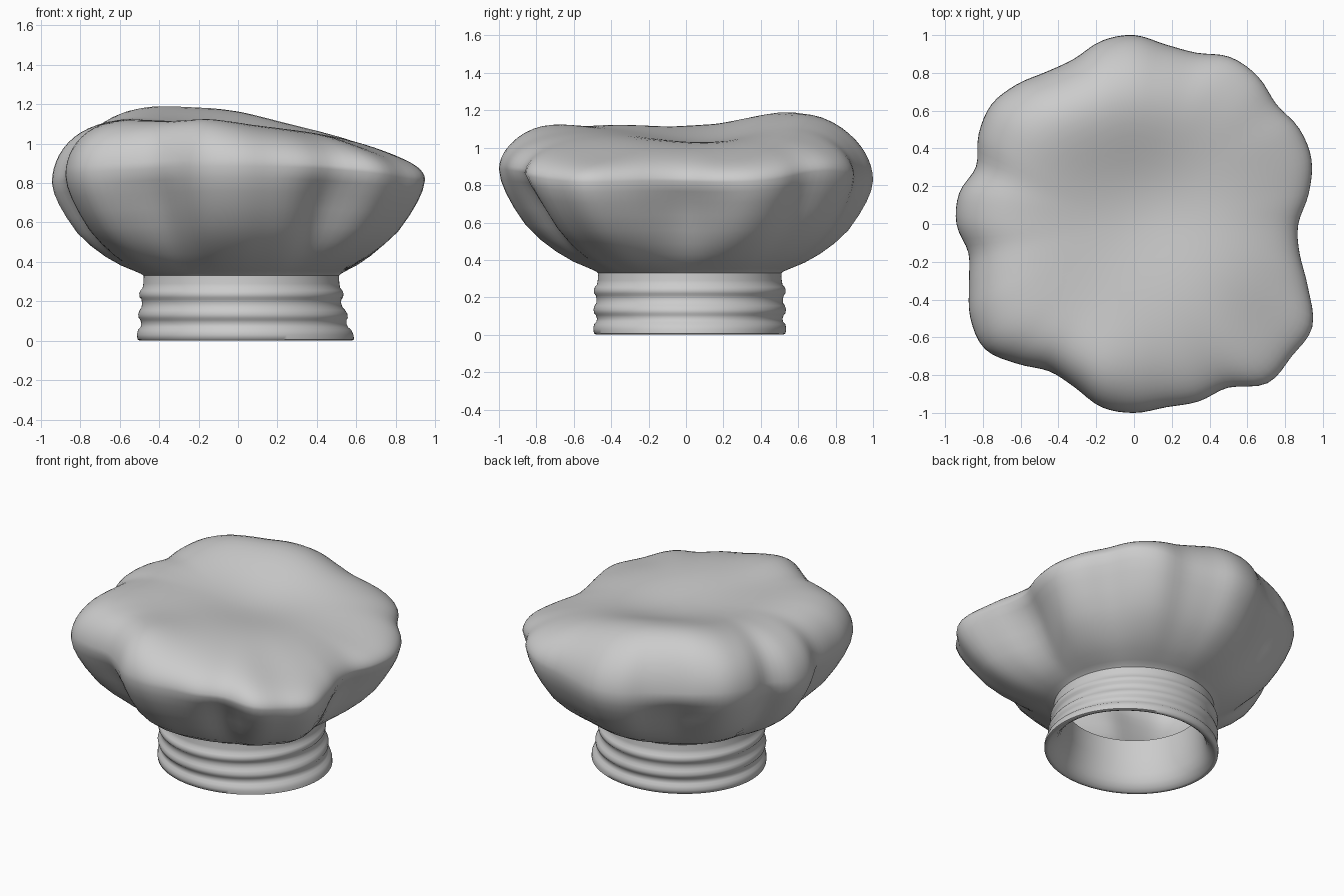
import bpy, bmesh
from math import sin, cos, pi, radians, exp, sqrt, degrees

if "Cube" in bpy.data.objects:
    bpy.data.objects.remove(bpy.data.objects["Cube"])

N = 144

# rim radius seen from above, every 10 degrees counter-clockwise from +x
RIM = [.87, .94, 1.0, 1.01, .985, 1.02, 1.02, .965, .965, 1.0, .985, .93,
       .93, .965, .985, .95, .89, .94, .94, .89, .93, 1.0, 1.03, .965,
       .90, .92, .985, 1.0, .985, 1.0, 1.0, 1.1, 1.09, 1.09, .98, .89]
# creases under the rim: angle, width, depth
CREASES = [(0, 16, .2), (299, 12, .17), (40, 12, .05), (122, 13, .17),
           (160, 8, .1), (190, 8, .1), (240, 12, .12)]
# lift of the rim: angle, width, height
LIFTS = [(325, 18, -.03), (48, 18, .06), (140, 18, .04), (180, 16, -.02)]
# soft bumps and dips of the top: x, y, width, height
BUMPS = [(-.45, .7, .35, .09), (.05, .72, .35, .07), (-.25, -.87, .3, .06),
         (.08, .1, .38, -.065), (-.4, -.05, .35, -.02), (-.3, -.45, .3, -.02),
         (.85, .15, .35, -.06), (.8, -.5, .3, -.05)]
# underside profile: share of the way outwards, share of the way up
SIDE = [(0, 0), (.03, .02), (.09, .045), (.25, .11), (.42, .205), (.58, .32), (.73, .46),
        (.85, .63), (.93, .77), (.98, .89), (1, 1)]


def rim(a):
    f = degrees(a) / 10
    i = int(f)
    t = f - i
    p0, p1, p2, p3 = (RIM[(i + k) % 36] for k in (-1, 0, 1, 2))
    return p1 + .5 * t * (p2 - p0 + t * (2*p0 - 5*p1 + 4*p2 - p3 + t * (3*(p1 - p2) + p3 - p0)))


def bells(a, table):
    return sum(h * exp(-(((degrees(a) - c + 180) % 360 - 180) / w) ** 2) for c, w, h in table)


def top_height(x, y):
    return 1.11 - .1 * x + sum(h * exp(-((x - bx)**2 + (y - by)**2) / w**2)
                               for bx, by, w, h in BUMPS)


def ring(cx, cy, rx, ry, z):
    return [(cx + rx * cos(2*pi*i/N), cy + ry * sin(2*pi*i/N), z) for i in range(N)]


def loft(name, rings, pole=None):
    bm = bmesh.new()
    vs = [[bm.verts.new(p) for p in r] for r in rings]
    for a, b in zip(vs, vs[1:]):
        for i in range(N):
            j = (i + 1) % N
            bm.faces.new((a[i], a[j], b[j], b[i]))
    if pole:
        c = bm.verts.new(pole)
        for i in range(N):
            bm.faces.new((vs[-1][i], vs[-1][(i + 1) % N], c))
    me = bpy.data.meshes.new(name)
    bm.to_mesh(me)
    bm.free()
    ob = bpy.data.objects.new(name, me)
    bpy.context.collection.objects.link(ob)
    bpy.context.view_layer.objects.active = ob
    ob.select_set(True)
    bpy.ops.object.shade_smooth_by_angle(angle=radians(60))
    ob.select_set(False)


# head band: inner wall, rolled lip, three ridges
NECK = (.017, .02, .495, .49, .33)
band = []
for z, d in [(.33, -.075), (.2, -.07), (.1, -.06), (.05, -.045), (.02, -.025), (.005, -.005),
             (0, .008), (.006, .022), (.03, .026), (.055, .022), (.068, .01), (.085, .006),
             (.105, .012), (.115, .021), (.135, .025), (.155, .019), (.168, .01), (.19, .008),
             (.21, .012), (.22, .021), (.24, .023), (.255, .017), (.268, .006), (.29, .002),
             (.33, 0)]:
    k = max(0, 1 - z / .2)
    band.append(ring(.017 + .023 * k, .02, .495 + d + .033 * k, .49 + d, z))
loft("hat_band", band)

# puffy crown: flaring underside, then the soft top
neck = ring(*NECK)
crown = []
angles = [2 * pi * i / N for i in range(N)]
rim_z = [.82 + .035 * sin(a)**2 - .03 * sin(a) + bells(a, LIFTS) for a in angles]
for s, u in SIDE:
    r_ = []
    for i, a in enumerate(angles):
        q = s * (1 - bells(a, CREASES) * 4 * u * (1 - u))
        R = rim(a)
        nx, ny, nz = neck[i]
        r_.append((nx + (R*cos(a) - nx) * q, ny + (R*sin(a) - ny) * q, nz + (rim_z[i] - nz) * u))
    crown.append(r_)
STEPS = 22
for k in range(1, STEPS):
    t = cos(pi / 2 * k / STEPS)
    r_ = []
    for i, a in enumerate(angles):
        r = t * (rim(a) * t + .96 * (1 - t))
        x, y = r * cos(a), r * sin(a)
        dome = sqrt(1 - t ** (5 - bells(a, [(180, 40, 1.6)])))
        r_.append((x, y, rim_z[i] + (top_height(x, y) - rim_z[i]) * dome))
    crown.append(r_)
loft("hat_crown", crown, (0, 0, top_height(0, 0)))
